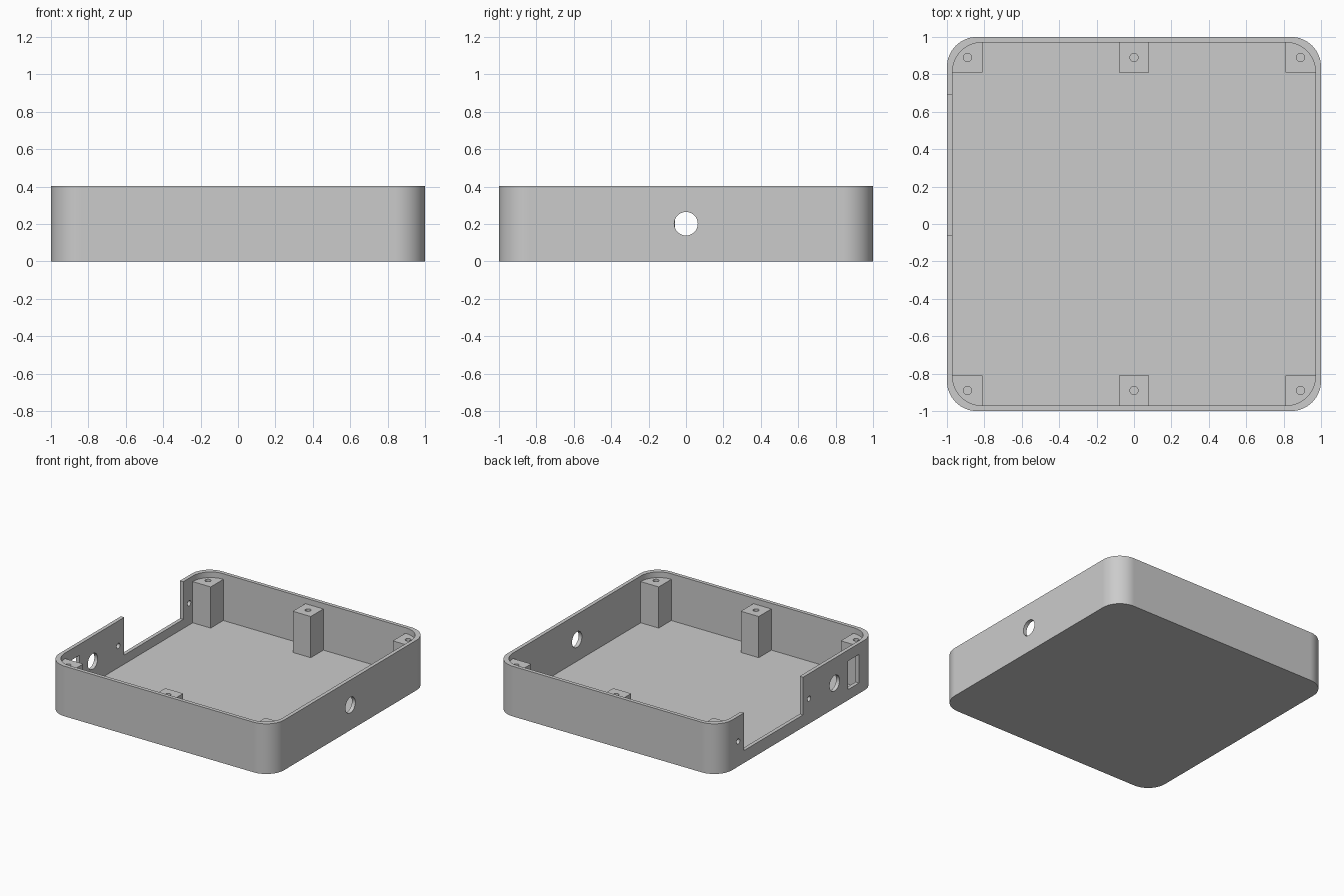
import bpy, math
from mathutils import Vector

cube = bpy.data.objects.get("Cube")
if cube:
    bpy.data.objects.remove(cube, do_unlink=True)

HEIGHT = 0.403
WALL = 0.03
FLOOR = 0.027
RADIUS = 0.16
POST_TOP = 0.358
MID_Z = HEIGHT / 2

grey = bpy.data.materials.new("Light grey plastic")
grey.use_nodes = True
colour = (0.6, 0.6, 0.6, 1)
grey.diffuse_color = colour
grey.node_tree.nodes["Principled BSDF"].inputs["Base Color"].default_value = colour


def add_object(name, verts, faces):
    mesh = bpy.data.meshes.new(name)
    mesh.from_pydata(verts, [], faces)
    mesh.materials.append(grey)
    obj = bpy.data.objects.new(name, mesh)
    bpy.context.collection.objects.link(obj)
    return obj


def prism(name, outline, z0, z1):
    """Extrude a counter-clockwise outline from z0 to z1."""
    n = len(outline)
    verts = [(x, y, z) for z in (z0, z1) for x, y in outline]
    faces = [tuple(reversed(range(n))), tuple(range(n, 2 * n))]
    faces += [(i, (i + 1) % n, (i + 1) % n + n, i + n) for i in range(n)]
    return add_object(name, verts, faces)


def rounded_square(half, radius, steps=16):
    points = []
    for quarter, (sx, sy) in enumerate([(1, 1), (-1, 1), (-1, -1), (1, -1)]):
        for i in range(steps + 1):
            a = math.pi / 2 * (quarter + i / steps)
            points.append((sx * (half - radius) + radius * math.cos(a),
                           sy * (half - radius) + radius * math.sin(a)))
    return points


def box(name, x0, x1, y0, y1, z0, z1):
    return prism(name, [(x0, y0), (x1, y0), (x1, y1), (x0, y1)], z0, z1)


def cylinder(x, y, radius, z0, z1, steps=32):
    turn = [math.tau * i / steps for i in range(steps)]
    return prism("drill", [(x + radius * math.cos(a), y + radius * math.sin(a))
                           for a in turn], z0, z1)


def side_drill(side, y, radius):
    """Round cutter through a side wall, along x."""
    drill = cylinder(0, 0, radius, -0.1, 0.1)
    for v in drill.data.vertices:
        v.co = Vector((v.co.z + side * 0.985, v.co.x + y, v.co.y + MID_Z)) 
    return drill


def carve(obj, cutters, operation="DIFFERENCE"):
    """Apply booleans and discard the cutters."""
    for cutter in cutters:
        mod = obj.modifiers.new("carve", "BOOLEAN")
        mod.operation = operation
        mod.solver = "EXACT"
        mod.object = cutter
    bpy.context.view_layer.update()
    graph = bpy.context.evaluated_depsgraph_get()
    mesh = bpy.data.meshes.new_from_object(obj.evaluated_get(graph))
    obj.modifiers.clear()
    obj.data = mesh
    for cutter in cutters:
        bpy.data.objects.remove(cutter, do_unlink=True)


def finish(obj):
    bpy.ops.object.select_all(action="DESELECT")
    obj.select_set(True)
    bpy.context.view_layer.objects.active = obj
    bpy.ops.object.shade_smooth_by_angle(angle=math.radians(30))
    obj.modifiers.new("even_normals", "WEIGHTED_NORMAL").keep_sharp = True


# Open tray with its cavity, cable holes, connector slot and panel notch
tray = prism("enclosure_tray", rounded_square(1, RADIUS), 0, HEIGHT)
cutters = [
    prism("cavity", rounded_square(1 - WALL, RADIUS - 0.005), FLOOR, 0.6),
    box("panel_notch", -1.1, -0.9, -0.06, 0.69, 0.1, 0.6),
    box("connector_slot", -1.1, -0.9, -0.77, -0.63, 0.085, 0.315),
    side_drill(1, 0, 0.063),
    side_drill(-1, -0.46, 0.063),
    side_drill(-1, -0.135, 0.021),
    side_drill(-1, 0.765, 0.021),
]
carve(tray, cutters)
finish(tray)

# Screw posts along the front and back walls, rounded where they meet the corners
for row, sy in (("front", -1), ("back", 1)):
    for column, sx in (("right", -1), ("middle", 0), ("left", 1)):
        x0, x1 = sorted((sx * 0.81, sx * 0.98)) if sx else (-0.08, 0.08)
        y0, y1 = sorted((sy * 0.81, sy * 0.98))
        post = box(f"{row}_{column}_screw_post", x0, x1, y0, y1, 0.015, POST_TOP)
        if sx:
            carve(post, [prism("limit", rounded_square(0.979, RADIUS - 0.003), -0.1, 0.6)],
                  "INTERSECT")
        carve(post, [cylinder(sx * 0.89, sy * 0.89, 0.022, 0.15, 0.6, 24)])
        finish(post)
